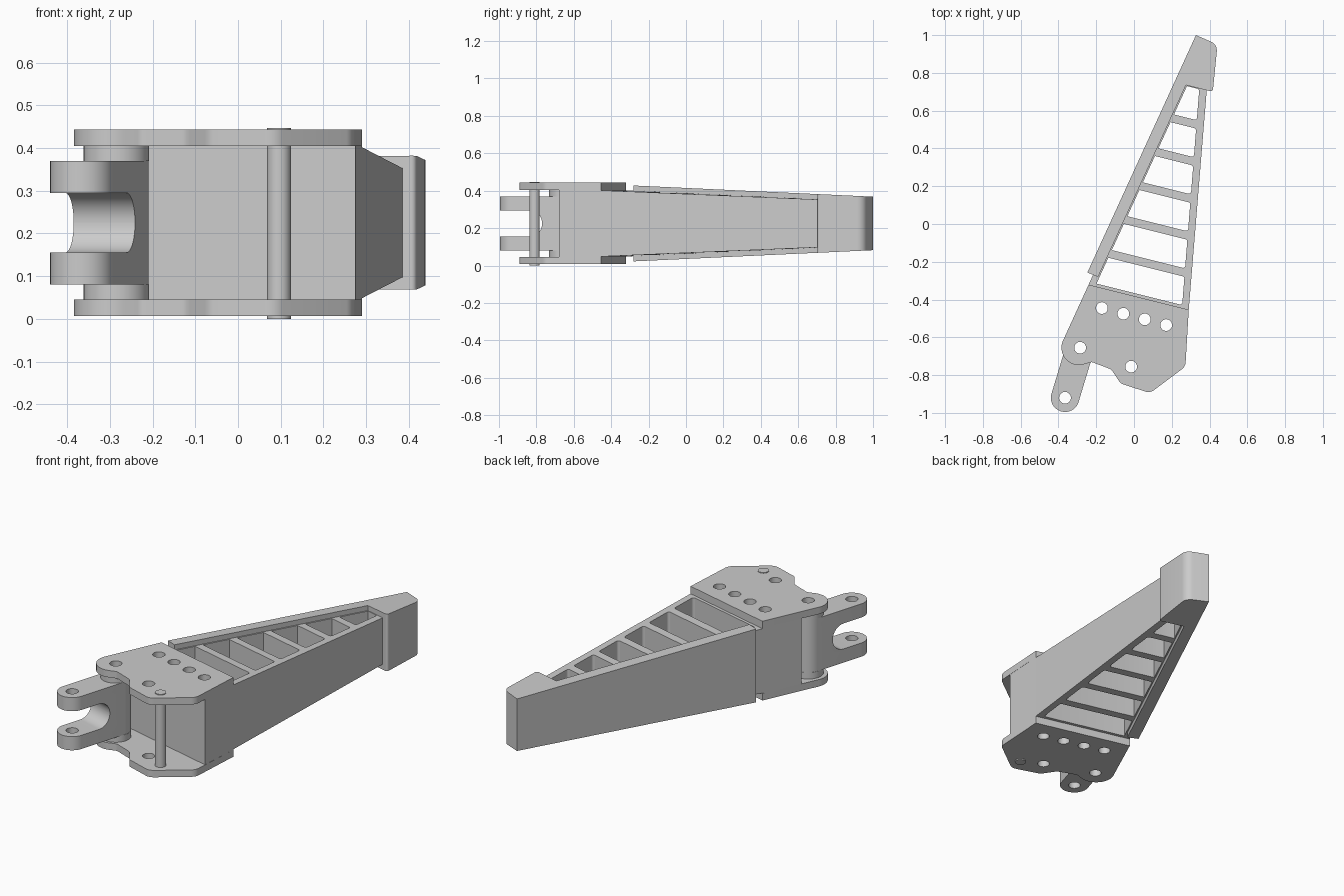
import bpy, bmesh, math
from mathutils import Vector, Matrix

cube = bpy.data.objects.get("Cube")
if cube:
    bpy.data.objects.remove(cube, do_unlink=True)

grey = bpy.data.materials.new("plain_grey")
grey.use_nodes = True
COLOUR = (0.6, 0.6, 0.6, 1)
grey.diffuse_color = COLOUR
grey.node_tree.nodes["Principled BSDF"].inputs["Base Color"].default_value = COLOUR

MID = 0.225                 # height of the symmetry plane
SLANT = 0.25                # slope of the ribs and of the plate edge
PIVOT, EYE = (-0.285, -0.655), (-0.365, -0.92)


def arc(centre, r, start, end, n=32):
    angles = [math.radians(start + (end - start) * i / n) for i in range(n + 1)]
    return [(centre[0] + r * math.cos(a), centre[1] + r * math.sin(a)) for a in angles]


def circle(centre, r):
    return arc(centre, r, 0, 360)[:-1]


def rounded(corners, n=8):
    """Outline from (x, y[, radius]) corners."""
    out = []
    for i, c in enumerate(corners):
        p = Vector(c[:2])
        if len(c) < 3:
            out.append(p)
            continue
        a = (Vector(corners[i - 1][:2]) - p).normalized()
        b = (Vector(corners[(i + 1) % len(corners)][:2]) - p).normalized()
        half = a.angle(b) / 2
        bisector = (a + b).normalized()
        centre = p + bisector * c[2] / math.sin(half)
        # sweep from one tangent point to the other
        sweep = math.pi / 2 - half
        turn = 1 if a.x * b.y - a.y * b.x < 0 else -1
        base = math.atan2(-bisector.y, -bisector.x)
        for k in range(n + 1):
            angle = base + turn * sweep * (2 * k / n - 1)
            out.append(centre + c[2] * Vector((math.cos(angle), math.sin(angle))))
    return out


def prism(name, outline, low, high, holes=(), half_height=None, matrix=None):
    """Extruded outline with holes; half_height(x, y) tapers it about MID."""
    curve = bpy.data.curves.new(name, 'CURVE')
    curve.dimensions, curve.fill_mode = '2D', 'BOTH'
    curve.extrude = (high - low) / 2
    for loop in [outline, *holes]:
        spline = curve.splines.new('POLY')
        spline.points.add(len(loop) - 1)
        for point, co in zip(spline.points, loop):
            point.co = (co[0], co[1], 0, 1)
        spline.use_cyclic_u = True
    temp = bpy.data.objects.new(name + "_outline", curve)
    bpy.context.collection.objects.link(temp)
    bpy.context.view_layer.update()
    mesh = bpy.data.meshes.new_from_object(
        temp.evaluated_get(bpy.context.evaluated_depsgraph_get()))
    bpy.data.objects.remove(temp, do_unlink=True)

    bm = bmesh.new()
    bm.from_mesh(mesh)
    bmesh.ops.remove_doubles(bm, verts=bm.verts, dist=0.0001)
    for v in bm.verts:
        if half_height:
            v.co.z = MID + math.copysign(half_height(v.co.x, v.co.y), v.co.z)
        else:
            v.co.z += (low + high) / 2
    if matrix:
        bm.transform(matrix)
    bmesh.ops.recalc_face_normals(bm, faces=bm.faces)
    bm.to_mesh(mesh)
    bm.free()
    mesh.name = name
    mesh.materials.clear()
    mesh.materials.append(grey)
    obj = bpy.data.objects.new(name, mesh)
    bpy.context.collection.objects.link(obj)
    return obj


def on_line(line, s):
    """Where the edge x = a + b*y meets the slanted line y + SLANT*x = s."""
    a, b = line
    x = (a + b * s) / (1 + SLANT * b)
    return (x, s - SLANT * x)


LEFT_EDGE, RIGHT_EDGE = (-0.094, 0.456), (0.327, 0.082)
PLATE_END, BODY_FRONT = -0.381, -0.61

# Mounting plates, above and below
bolt_holes = [circle((-0.17 + 0.1135 * i, -0.445 - 0.03 * i), 0.031) for i in range(4)]
pivot_hole = circle(PIVOT, 0.031)
plate_outline = rounded([
    on_line(RIGHT_EDGE, PLATE_END), on_line(LEFT_EDGE, PLATE_END),
    *arc((-0.292, -0.655), 0.092, 155, 285, 20),
    (-0.225, -0.73, 0.03), (-0.12, -0.77, 0.04), (-0.07, -0.845, 0.04),
    (0.085, -0.895, 0.05), (0.272, -0.755, 0.05)])
plate_holes = bolt_holes + [pivot_hole, circle((-0.015, -0.755), 0.031)]
for name, low in (("lower_plate", 0.007), ("upper_plate", 0.405)):
    prism(name, plate_outline, low, low + 0.038, plate_holes)

# Solid block between the plates
prism("body_block",
      [on_line(LEFT_EDGE, PLATE_END), on_line(RIGHT_EDGE, PLATE_END),
       (0.275, -0.68), on_line(LEFT_EDGE, BODY_FRONT)],
      0.045, 0.405, bolt_holes)

# Tapered ladder frame with slanted ribs
WINDOW_LEFT, WINDOW_RIGHT = (-0.054, 0.458), (0.289, 0.079)
ribs = [-0.19 + 0.2 * k for k in range(5)]
starts = [-0.365] + [c + 0.0225 for c in ribs]
ends = [c - 0.0225 for c in ribs] + [0.80]
windows = []
for lo, hi in zip(starts, ends):
    windows.append(rounded([
        on_line(WINDOW_LEFT, lo), (*on_line(WINDOW_RIGHT, lo), 0.012),
        (*on_line(WINDOW_RIGHT, hi), 0.012), on_line(WINDOW_LEFT, hi)], 4))
prism("ladder_frame",
      [on_line(LEFT_EDGE, PLATE_END), on_line(RIGHT_EDGE, PLATE_END),
       on_line(RIGHT_EDGE, 0.85), on_line(LEFT_EDGE, 0.85)],
      0.1, 0.3, windows,
      lambda x, y: 0.177 - 0.0415 * (y + SLANT * x - PLATE_END))

# Side rail with the hooked tip
prism("side_rail_and_tip",
      rounded([(-0.247, -0.257), (-0.19, -0.28), (0.275, 0.735),
               (0.417, 0.70, 0.012), (0.442, 0.95, 0.05), (0.328, 1.0)]),
      0.1, 0.3, (), lambda x, y: 0.203 - 0.0467 * (y + 0.285))

# Forked link: capsule with a round-ended slot, and its pivot boss
direction = (Vector(PIVOT) - Vector(EYE)).normalized()
heading = math.degrees(math.atan2(direction.y, direction.x))
link = prism("forked_link",
             arc(EYE, 0.075, heading + 90, heading + 270)
             + arc(PIVOT, 0.075, heading - 90, heading + 90),
             0.08, 0.37, [pivot_hole, circle(EYE, 0.031)])
along = Vector((direction.x, direction.y, 0))
up = Vector((0, 0, 1))
frame = Matrix((along, up, along.cross(up))).transposed().to_4x4()
frame.translation = (*EYE, MID)
cutter = prism("slot_cutter",
               rounded([(-0.2, -0.07), (0.18, -0.07, 0.069),
                        (0.18, 0.07, 0.069), (-0.2, 0.07)], 12),
               -0.15, 0.15, matrix=frame)
cutter.hide_render = True
slot = link.modifiers.new("slot", 'BOOLEAN')
slot.operation, slot.solver, slot.object = 'DIFFERENCE', 'EXACT', cutter
bpy.context.view_layer.objects.active = link
bpy.ops.object.modifier_apply(modifier=slot.name)
bpy.data.objects.remove(cutter, do_unlink=True)

for name, low, high in (("lower_boss", 0.045, 0.08), ("upper_boss", 0.37, 0.405)):
    prism(name, circle(PIVOT, 0.077), low, high, [pivot_hole])

# Stop pin through both plates
prism("stop_pin", circle((0.096, -0.81), 0.028), 0, 0.447)

# Smooth round surfaces, sharp edges kept
bpy.ops.object.select_all(action='DESELECT')
for obj in bpy.context.collection.objects:
    if obj.type == 'MESH' and grey.name in obj.data.materials:
        obj.select_set(True)
        bpy.context.view_layer.objects.active = obj
bpy.ops.object.shade_smooth_by_angle(angle=math.radians(30))
